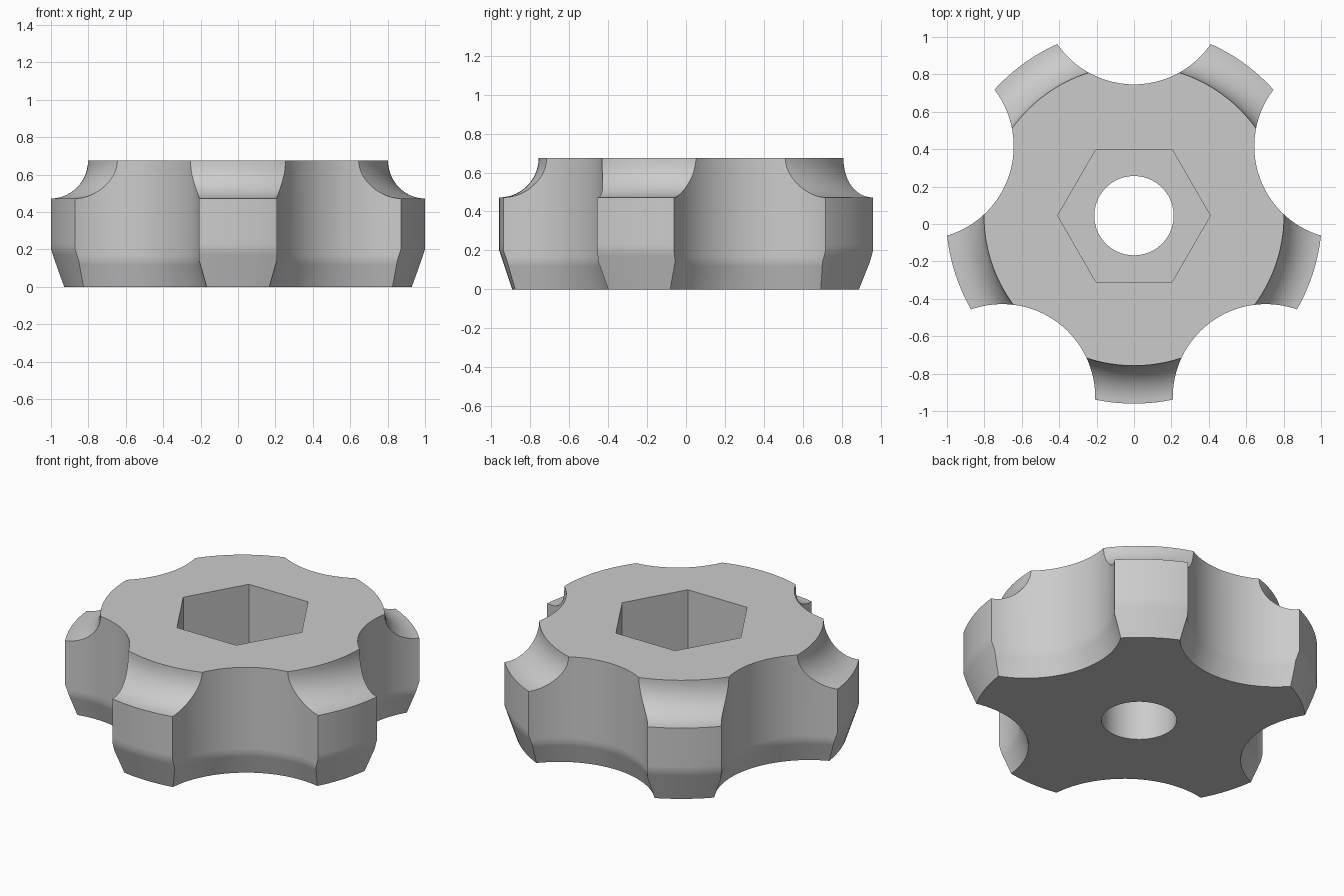
import bpy, bmesh, math
from mathutils import Matrix

AXIS_Y = 0.0445      # knob axis, so that the five-lobed outline is centred
HEIGHT = 0.675
OUTER = 1.005
BORE = 0.212
COVE = 0.203

cube = bpy.data.objects.get("Cube")
if cube:
    bpy.data.objects.remove(cube, do_unlink=True)

grey = bpy.data.materials.new("plain grey")
grey.use_nodes = True
grey.diffuse_color = (0.6, 0.6, 0.6, 1)
grey.node_tree.nodes["Principled BSDF"].inputs["Base Color"].default_value = (0.6, 0.6, 0.6, 1)


def lathe(name, profile, segments, closed=False, turn=0.0, place=(0, AXIS_Y, 0)):
    """Turn a radius/height profile about z; a closed profile makes a ring."""
    bm = bmesh.new()
    rings = []
    for r, z in profile:
        ring = []
        for i in range(segments):
            a = turn + math.tau * i / segments
            ring.append(bm.verts.new((r * math.cos(a), r * math.sin(a), z)))
        rings.append(ring)
    pairs = list(zip(rings, rings[1:]))
    if closed:
        pairs.append((rings[-1], rings[0]))
    else:
        bm.faces.new(rings[0])
        bm.faces.new(rings[-1])
    for low, high in pairs:
        for i in range(segments):
            j = (i + 1) % segments
            bm.faces.new((low[i], low[j], high[j], high[i]))
    bmesh.ops.recalc_face_normals(bm, faces=bm.faces)
    bm.transform(Matrix.Translation(place))
    mesh = bpy.data.meshes.new(name)
    bm.to_mesh(mesh)
    bm.free()
    mesh.materials.append(grey)
    obj = bpy.data.objects.new(name, mesh)
    bpy.context.collection.objects.link(obj)
    return obj


# Knob body: tapered foot, straight rim, concave shoulder and round bore
profile = [(BORE, 0), (0.938, 0), (0.995, 0.17), (OUTER, 0.2), (OUTER, 0.23)]
steps = 14
for i in range(steps + 1):
    a = math.pi / 2 * i / steps
    profile.append((OUTER - COVE * math.sin(a), HEIGHT - COVE * math.cos(a)))
profile.append((BORE, HEIGHT))
knob = lathe("knob_body", profile, 160, closed=True)

# Hexagonal nut pocket
cutters = [lathe("nut_pocket_cutter", [(0.408, 0.305), (0.408, 1)], 6)]

# Five finger scallops, flaring towards the foot
for k in range(5):
    a = math.pi / 2 + math.tau * k / 5
    centre = (1.2 * math.cos(a), AXIS_Y + 1.2 * math.sin(a), 0)
    flare = [(0.57, -0.1), (0.54, 0), (0.505, 0.117), (0.498, 0.14), (0.498, 0.17), (0.498, 1)]
    cutters.append(lathe("scallop_cutter", flare, 128, turn=a, place=centre))

bpy.ops.object.select_all(action="DESELECT")
bpy.context.view_layer.objects.active = knob
knob.select_set(True)
for cutter in cutters:
    cutter.hide_render = True
    mod = knob.modifiers.new("cut", "BOOLEAN")
    mod.operation = "DIFFERENCE"
    mod.solver = "EXACT"
    mod.object = cutter
    bpy.ops.object.modifier_apply(modifier=mod.name)
    bpy.data.objects.remove(cutter, do_unlink=True)

bpy.ops.object.shade_smooth_by_angle(angle=math.radians(30))
